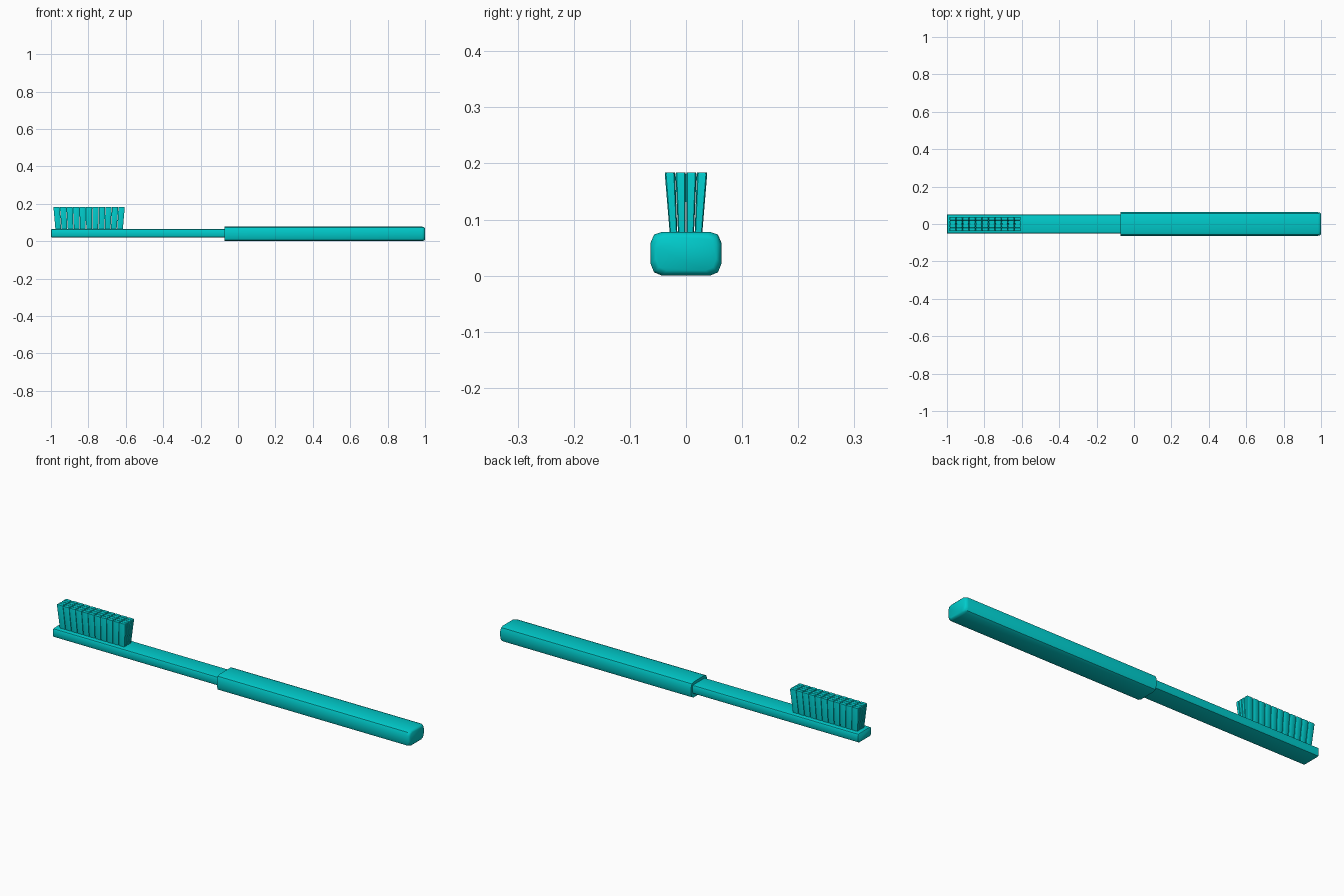
import bpy, bmesh

if "Cube" in bpy.data.objects:
    bpy.data.objects.remove(bpy.data.objects["Cube"])

teal = bpy.data.materials.new("teal")
teal.diffuse_color = (0.0, 0.6, 0.6, 1)
teal.use_nodes = True
teal.node_tree.nodes["Principled BSDF"].inputs["Base Color"].default_value = teal.diffuse_color


def finish(name, bm, smooth=40):
    bmesh.ops.recalc_face_normals(bm, faces=bm.faces[:])
    mesh = bpy.data.meshes.new(name)
    bm.to_mesh(mesh)
    bm.free()
    mesh.materials.append(teal)
    ob = bpy.data.objects.new(name, mesh)
    bpy.context.collection.objects.link(ob)
    bpy.ops.object.select_all(action='DESELECT')
    ob.select_set(True)
    bpy.context.view_layer.objects.active = ob
    bpy.ops.object.shade_smooth_by_angle(angle=smooth * 3.14159 / 180)
    return ob


def loft(bm, rings):
    # skin a list of equal-length closed rings and cap both ends
    loops = [[bm.verts.new(p) for p in r] for r in rings]
    n = len(loops[0])
    for a, b in zip(loops, loops[1:]):
        for i in range(n):
            bm.faces.new((a[i], a[(i + 1) % n], b[(i + 1) % n], b[i]))
    bm.faces.new(loops[0])
    bm.faces.new(loops[-1])


def bar(name, half, sections, zc):
    # mirrored half profile swept along x; sections are (x, inset)
    prof = half + [(-y, z) for y, z in reversed(half)]
    sgn = lambda v: (v > 0) - (v < 0)
    rings = [[(x, y - sgn(y) * d, z - sgn(z - zc) * d) for y, z in prof]
             for x, d in sections]
    bm = bmesh.new()
    loft(bm, rings)
    return finish(name, bm)


# grip with rounded butt end
bar("handle",
    [(0.043, 0.078), (0.057, 0.073), (0.063, 0.059),
     (0.063, 0.021), (0.057, 0.006), (0.043, 0.0)],
    [(-0.073, 0), (0.984, 0), (0.995, 0.003), (1.0, 0.009)], 0.04)

# slim neck and head
bar("neck",
    [(0.042, 0.064), (0.048, 0.062), (0.051, 0.056),
     (0.051, 0.028), (0.048, 0.022), (0.042, 0.02)],
    [(-1.0, 0.003), (-0.997, 0), (0.0, 0)], 0.042)

# bristle tufts, fanning out towards the top
NX, NY = 11, 4
bm = bmesh.new()


def tuft_ring(cx, cy, hx, hy, z):
    c = 0.25
    pts = [(1, 1 - c), (1 - c, 1), (c - 1, 1), (-1, 1 - c),
           (-1, c - 1), (c - 1, -1), (1 - c, -1), (1, c - 1)]
    return [(cx + hx * u, cy + hy * v, z) for u, v in pts]


for i in range(NX):
    for j in range(NY):
        u = (2 * i + 1) / NX - 1
        v = (2 * j + 1) / NY - 1
        rings = []
        for lx, ly, z, fill in ((0.181, 0.028, 0.055, 0.90),
                                (0.191, 0.038, 0.180, 0.97),
                                (0.191, 0.038, 0.184, 0.88)):
            rings.append(tuft_ring(-0.796 + u * lx, v * ly,
                                   lx / NX * fill, ly / NY * fill, z))
        loft(bm, rings)
finish("bristles", bm, 30)
